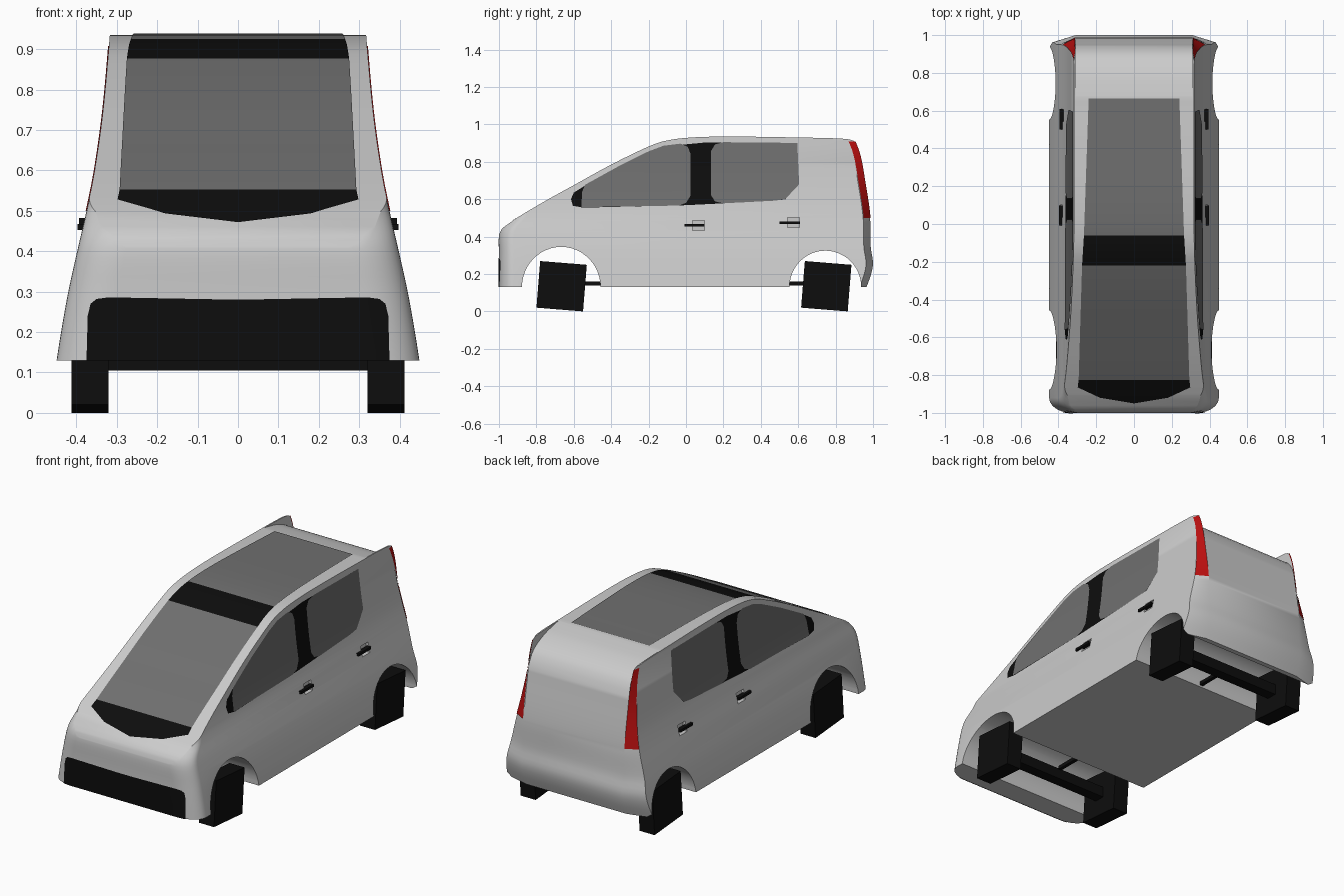
import bpy, bmesh, math
from mathutils import Vector

if "Cube" in bpy.data.objects:
    bpy.data.objects.remove(bpy.data.objects["Cube"])


def material(name, rgb):
    m = bpy.data.materials.new(name)
    m.diffuse_color = (*rgb, 1)
    m.use_nodes = True
    m.node_tree.nodes["Principled BSDF"].inputs["Base Color"].default_value = m.diffuse_color
    return m


BLACK = material("black", (0.004, 0.004, 0.004))
GLASS = material("glass", (0.16, 0.16, 0.16))
RED = material("red", (0.5, 0.005, 0.005))


def curve(knots):
    """Smooth interpolation through (t, value) knots."""
    n = len(knots)
    slope = lambda a, b: (knots[b][1] - knots[a][1]) / (knots[b][0] - knots[a][0])
    tan = [slope(max(i - 1, 0), min(i + 1, n - 1)) for i in range(n)]

    def f(t):
        t = min(max(t, knots[0][0]), knots[-1][0])
        i = next(k for k in range(n - 1) if t <= knots[k + 1][0])
        (a, p), (b, q) = knots[i], knots[i + 1]
        h, s = b - a, (t - a) / (b - a)
        return (p * (1 + 2 * s) * (1 - s) ** 2 + h * tan[i] * s * (1 - s) ** 2
                + q * s * s * (3 - 2 * s) + h * tan[i + 1] * s * s * (s - 1))
    return f


# Half width and rear/front ends by height, roof height by length
width = curve([(.13, .449), (.2, .438), (.3, .42), (.4, .398), (.5, .375), (.6, .355), (.75, .334), (.96, .315)])
rear = curve([(.13, .965), (.2, .99), (.26, 1), (.34, .988), (.5, .984), (.7, .955), (.85, .926), (.96, .88)])
front = curve([(.13, -1), (.3, -1), (.41, -1), (.45, -.985), (.52, -.93), (.96, -.93)])
roof = curve([(-1, .41), (-.985, .44), (-.95, .468), (-.9, .503), (-.75, .592), (-.6, .675), (-.4, .785),
              (-.2, .882), (-.12, .91), (0, .928), (.2, .935), (.6, .93), (.86, .922), (.91, .908)])
LEVELS = [.13 + .83 * i / 36 for i in range(37)]
YS = [-1, -.993, -.985, -.975, -.96] + [-.94 + .037 * i for i in range(51)]


def finish(name, bm, mat=None, smooth=True, mirror=False):
    bmesh.ops.recalc_face_normals(bm, faces=bm.faces)
    me = bpy.data.meshes.new(name)
    bm.to_mesh(me)
    bm.free()
    ob = bpy.data.objects.new(name, me)
    bpy.context.collection.objects.link(ob)
    if mat:
        me.materials.append(mat)
    if mirror:
        ob.modifiers.new("mirror", "MIRROR")
    if smooth:
        smooth_by_angle(ob)
    return ob


def smooth_by_angle(ob):
    bpy.ops.object.select_all(action='DESELECT')
    ob.select_set(True)
    bpy.context.view_layer.objects.active = ob
    bpy.ops.object.shade_smooth_by_angle(angle=math.radians(28))


def prism(name, yz, x):
    """Side-view outline extruded from -x to x."""
    bm = bmesh.new()
    a = [bm.verts.new((-x, *p)) for p in yz]
    b = [bm.verts.new((x, *p)) for p in yz]
    bm.faces.new(a)
    bm.faces.new(b)
    for i in range(len(yz)):
        j = (i + 1) % len(yz)
        bm.faces.new((a[i], a[j], b[j], b[i]))
    return finish(name, bm, smooth=False)


def box(name, size, loc, mat=None, rot=0, mirror=False):
    bm = bmesh.new()
    bmesh.ops.create_cube(bm, size=1)
    from_rot = Vector((0, math.cos(rot), math.sin(rot)))
    for v in bm.verts:
        x, y, z = (c * s for c, s in zip(v.co, size))
        v.co = Vector((x, y * from_rot.y - z * from_rot.z, y * from_rot.z + z * from_rot.y)) + Vector(loc)
    return finish(name, bm, mat, smooth=False, mirror=mirror)


def drape(name, pts, cuts_u, cuts_v, place, mat=None, mirror=False):
    """Flat outline cut into strips and laid on the body surface."""
    bm = bmesh.new()
    bm.faces.new([bm.verts.new((*p, 0)) for p in pts])
    for cuts, axis in ((cuts_u, (1, 0, 0)), (cuts_v, (0, 1, 0))):
        for c in cuts:
            bmesh.ops.bisect_plane(bm, geom=bm.verts[:] + bm.edges[:] + bm.faces[:],
                                   plane_co=Vector(axis) * c, plane_no=axis)
    for v in bm.verts:
        v.co = place(v.co.x, v.co.y)
    return finish(name, bm, mat, mirror=mirror)


# Lower and side shell: rounded outlines stacked by height
bm = bmesh.new()
rings = []
for z in LEVELS:
    w, f, r = width(z), front(z), rear(z)
    half = []
    for k in range(11):
        a = math.pi / 2 * k / 10
        half.append((w - .12 + .12 * math.sin(a), f + .08 - .08 * math.cos(a)))
    half += [(w, r - .037), (min(.31, w - .005), r)]
    ring = half + [(-x, y) for x, y in reversed(half)]
    rings.append([bm.verts.new((x, y, z)) for x, y in ring])
for lo, hi in zip(rings, rings[1:]):
    for i in range(len(lo)):
        j = (i + 1) % len(lo)
        bm.faces.new((lo[i], lo[j], hi[j], hi[i]))
bm.faces.new(rings[0])
bm.faces.new(rings[-1])
body = finish("body", bm, smooth=False)


# Roof trim, rear roof dip, wheel arches and handle pockets
def arch(y, hw, h):
    top = [(y + hw * math.cos(math.pi * i / 24), .13 + h * math.sin(math.pi * i / 24)) for i in range(25)]
    return top + [(y - hw, .05), (y + hw, .05)]


under_roof = [(-1.1, .05), (-1.1, .41)] + [(y, roof(y)) for y in YS] + [(1.1, .85), (1.1, .05)]
dip = curve([(.64, .935), (.72, .92), (.8, .9), (.88, .862), (.92, .82), (.95, .75)])
dip_ys = [.64 + .31 * i / 16 for i in range(17)]
cutters = [("INTERSECT", prism("roof_trim", under_roof, .6)),
           ("DIFFERENCE", prism("roof_dip", [(y, dip(y)) for y in dip_ys] + [(1.1, .75), (1.1, 1), (.64, 1)], .311)),
           ("DIFFERENCE", prism("front_arch", arch(-.667, .21, .215), .6)),
           ("DIFFERENCE", prism("rear_arch", arch(.745, .192, .195), .6))]
for y, z in ((.067, .46), (.575, .475)):
    for s in (-1, 1):
        cutters.append(("DIFFERENCE", box("pocket", (.06, .065, .055), (s * (width(z) + .012), y, z))))
for op, cutter in cutters:
    cutter.hide_render = True
    mod = body.modifiers.new("cut", "BOOLEAN")
    mod.operation, mod.object, mod.solver = op, cutter, 'EXACT'
dg = bpy.context.evaluated_depsgraph_get()
done = bpy.data.meshes.new_from_object(body.evaluated_get(dg))
body.modifiers.clear()
body.data = done
for _, cutter in cutters:
    bpy.data.objects.remove(cutter)
smooth_by_angle(body)


# Side windows, pillar and sill
def on_side(off):
    return lambda y, z: (width(z) + off, y, z)


def side(name, pts, off, mat=None):
    drape(name, pts, [], LEVELS, on_side(off), mat, True)


side("window_surround", [(-.615, .60), (-.605, .565), (-.55, .555), (0, .568), (.2, .578), (.53, .598), (.59, .67),
     (.585, .9), (.1, .903), (-.12, .882), (-.2, .852), (-.35, .778), (-.54, .673), (-.6, .635)], .002, BLACK)
side("front_side_window", [(-.56, .558), (-.04, .566), (0, .58), (.025, .62), (.025, .84), (.01, .88), (-.03, .897),
     (-.12, .886), (-.2, .856), (-.35, .782), (-.54, .677), (-.555, .64)], .004, GLASS)
side("rear_side_window", [(.135, .62), (.135, .86), (.155, .893), (.2, .905), (.595, .901), (.605, .68), (.53, .6),
     (.47, .592), (.2, .578), (.155, .588)], .004, GLASS)
side("sill_panel", [(-.34, .14), (.42, .14), (.425, .178), (-.345, .178)], .003)


# Windscreen and roof glass
def on_roof(off):
    return lambda x, y: (x, y, roof(y) + off)


def top(name, pts, mat):
    outline = pts + [(-x, y) for x, y in reversed(pts) if x > 0]
    drape(name, outline, [], YS, on_roof(.004), mat)


top("windscreen_base", [(0, -.95), (.18, -.92), (.298, -.865), (.293, -.825)], BLACK)
top("windscreen", [(.293, -.825), (.275, -.22)], GLASS)
top("roof_band", [(.275, -.22), (.265, -.06)], BLACK)
top("roof_glass", [(.265, -.06), (.24, .665)], GLASS)


# Front grille wrapped around the nose
def on_nose(x, z):
    t = max(0, abs(x) - width(z) + .12) / .12
    return (x, front(z) + .08 * (1 - math.sqrt(max(0, 1 - t * t))) - .003, z)


half = [(.375, .13), (.372, .24), (.365, .27), (.35, .282), (.32, .286), (.05, .281)]
drape("grille", half + [(-x, z) for x, z in reversed(half)], [-.38 + .02 * i for i in range(39)],
      LEVELS[:8], on_nose, BLACK)

# Tail lights on the rear corners
drape("tail_light", [(0, .5), (1, .5), (1, .908), (0, .908)], [], LEVELS,
      lambda u, z: (.312 + u * (width(z) - .31), rear(z) - .037 * u + .003, z), RED, True)

# Door handles
for name, y, z in (("front_handle", .045, .46), ("rear_handle", .555, .475)):
    box(name, (.024, .108, .014), (width(z) + .001, y, z), BLACK, mirror=True)

# Square wheels, axles and links
for name, y, link in (("front", -.665, -.5), ("rear", .75, .59)):
    box(name + "_wheel", (.092, .25, .25), (.366, y, .1348), BLACK, math.radians(-4.6), True)
    box(name + "_axle", (.66, .06, .06), (0, y, .135), BLACK)
    box(name + "_link", (.02, .22, .02), (0, link, .15), BLACK)
